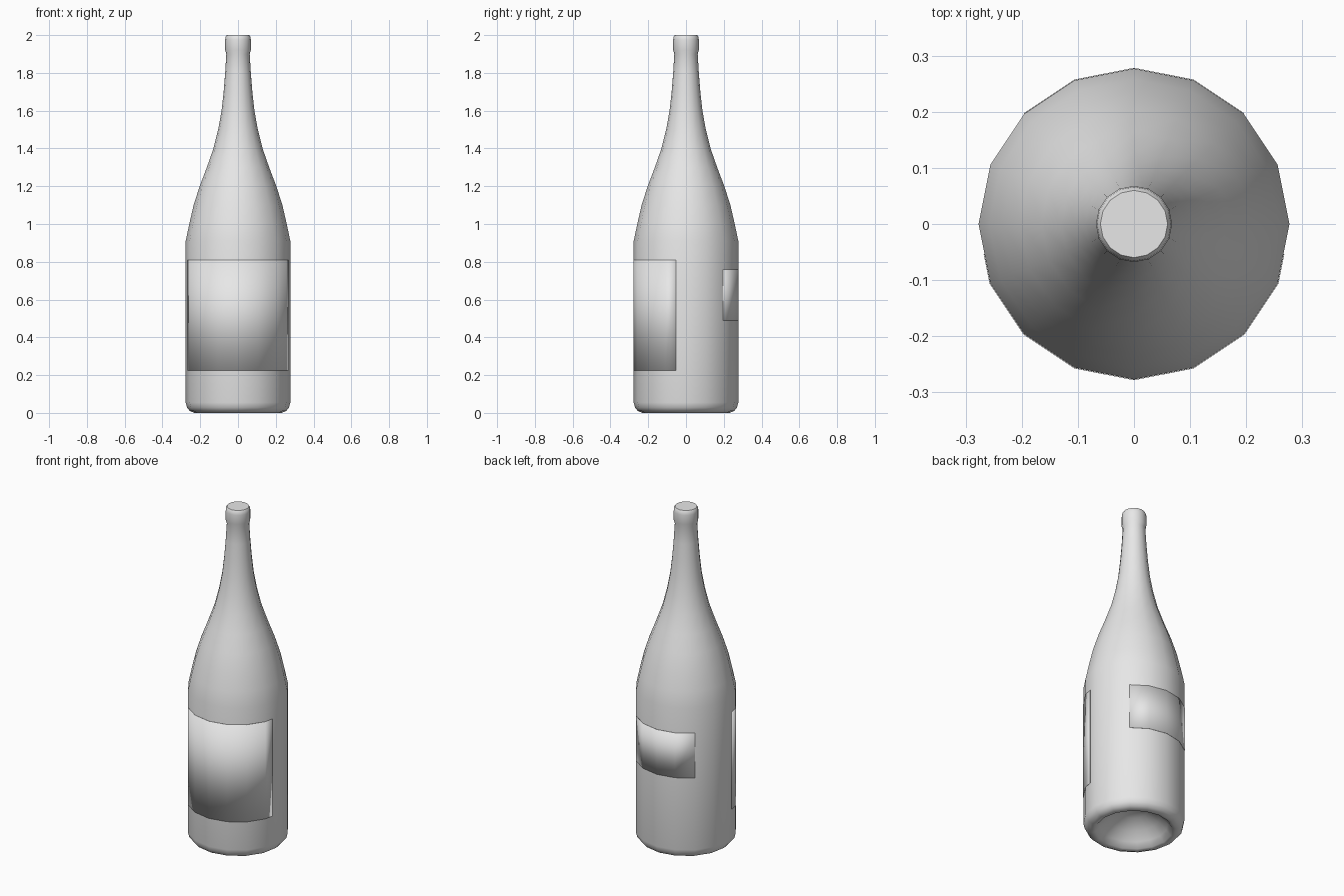
import bpy, bmesh, math

cube = bpy.data.objects.get("Cube")
if cube:
    bpy.data.objects.remove(cube)

SIDES = 16
STEP = 2 * math.pi / SIDES
RADIUS = 0.277


def make_material(name, color):
    mat = bpy.data.materials.new(name)
    mat.use_nodes = True
    mat.diffuse_color = color
    mat.node_tree.nodes["Principled BSDF"].inputs["Base Color"].default_value = color
    return mat


grey = make_material("light grey", (0.8, 0.8, 0.8, 1))


def finish(name, bm):
    """Turn a bmesh into a smooth shaded object."""
    bmesh.ops.recalc_face_normals(bm, faces=bm.faces)
    mesh = bpy.data.meshes.new(name)
    bm.to_mesh(mesh)
    bm.free()
    mesh.materials.append(grey)
    obj = bpy.data.objects.new(name, mesh)
    bpy.context.collection.objects.link(obj)
    bpy.ops.object.select_all(action="DESELECT")
    obj.select_set(True)
    bpy.context.view_layer.objects.active = obj
    bpy.ops.object.shade_smooth_by_angle(angle=math.radians(40))
    return obj


# Bottle: hollow base, straight body, sloping shoulder, neck and closed lip
profile = [
    (0, 0.13), (0.07, 0.12), (0.14, 0.08), (0.185, 0.035), (0.21, 0.005),
    (0.23, 0), (0.255, 0.01), (0.27, 0.028), (RADIUS, 0.055), (RADIUS, 0.91),
    (0.258, 1.0), (0.235, 1.1), (0.203, 1.2), (0.165, 1.3), (0.13, 1.4),
    (0.105, 1.5), (0.087, 1.6), (0.076, 1.7), (0.068, 1.8), (0.062, 1.9),
    (0.068, 1.92), (0.068, 1.975), (0.066, 1.99), (0.06, 2.0), (0, 2.0),
]
bm = bmesh.new()
verts = [bm.verts.new((r, 0, z)) for r, z in profile]
edges = [bm.edges.new(pair) for pair in zip(verts, verts[1:])]
bmesh.ops.spin(bm, geom=verts + edges, cent=(0, 0, 0), axis=(0, 0, 1),
               angle=2 * math.pi, steps=SIDES)
bmesh.ops.remove_doubles(bm, verts=bm.verts, dist=0.0005)
bmesh.ops.dissolve_degenerate(bm, edges=bm.edges, dist=0.0001)
finish("bottle", bm)


# Labels: thin plates that follow the facets of the body
def make_label(name, center, half_steps, bottom, top):
    whole = math.floor(half_steps)
    stops = sorted({-half_steps, half_steps, *range(-whole, whole + 1)})
    bm = bmesh.new()
    columns = []
    for s in stops:
        inside = (s % 1 - 0.5) * STEP
        r = (RADIUS + 0.0005) * math.cos(STEP / 2) / math.cos(inside)
        a = center + s * STEP
        columns.append([bm.verts.new((r * math.cos(a), r * math.sin(a), z))
                        for z in (bottom, top)])
    for (a, b), (c, d) in zip(columns, columns[1:]):
        bm.faces.new((a, c, d, b))
    label = finish(name, bm)
    solid = label.modifiers.new("thickness", "SOLIDIFY")
    solid.thickness = 0.001
    solid.offset = 1


make_label("front_label", -math.pi / 2, 3.5, 0.225, 0.81)
make_label("back_label", math.pi / 2, 2, 0.49, 0.76)
